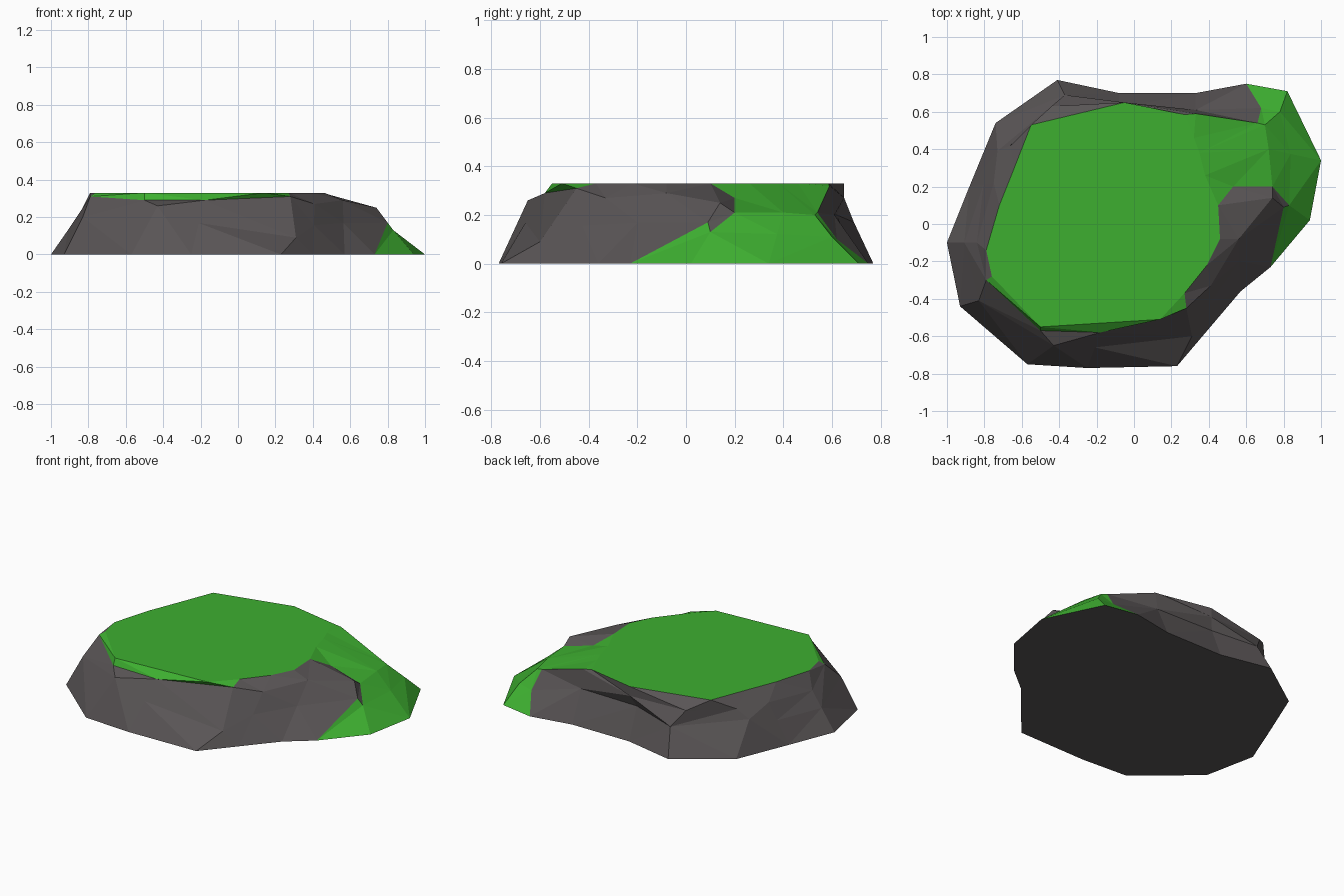
import bpy, bmesh
from mathutils import Vector

if "Cube" in bpy.data.objects:
    bpy.data.objects.remove(bpy.data.objects["Cube"])

# Footprint on the ground, clockwise from the left end
base = [(-1, -.1), (-.88, .2), (-.74, .54), (-.41, .77), (-.08, .70), (.33, .70),
        (.60, .75), (.82, .71), (1, .34), (.94, .02), (.73, -.23), (.57, -.36),
        (.40, -.56), (.23, -.76), (-.25, -.77), (-.57, -.75), (-.93, -.44)]
# Shoulder of the cliff / middle of the ramp
rim = [(-.84, -.1, .23), (-.75, .22, .25), (-.66, .42, .26), (-.44, .63, .27), (-.05, .65, .27),
       (.33, .59, .32), (.66, .54, .21), (.70, .53, .20), (.72, .40, .21), (.74, .20, .21),
       (.74, .14, .25), (.56, -.08, .29), (.41, -.33, .27), (.28, -.45, .31),
       (-.18, -.58, .29), (-.50, -.57, .29), (-.79, -.30, .31)]
# Edge of the plateau
top = [(-.79, -.14), (-.72, .1), (-.64, .3), (-.55, .53), (-.05, .65), (.27, .585),
       (.32, .46), (.35, .38), (.38, .26), (.53, .2), (.45, .1), (.46, -.08),
       (.39, -.22), (.27, -.37), (.14, -.51), (-.5, -.55), (-.76, -.28)]
N = len(base)
H = .33

base = [Vector((x, y, 0)) for x, y in base]
rim = [Vector(p) for p in rim]
top = [Vector((x, y, H)) for x, y in top]
top[9].z = .27                      # grass dips where it meets the rock spur
# Ledge between footprint and shoulder, with a few chipped corners
low = [b.lerp(r, .58) for b, r in zip(base, rim)]
for i, p in {2: (-.73, .39, .20), 3: (-.37, .69, .17), 4: (-.08, .62, .20), 5: (.33, .61, .20),
             6: (.68, .62, .10), 7: (.78, .60, .11), 9: (.83, .10, .13), 10: (.80, .09, .17),
             13: (.31, .60 * -1, .09), 15: (-.43, -.65, .26), 16: (-.83, -.41, .20)}.items():
    low[i] = Vector(p)
rings = [base, low, rim, top]

# Which side faces of each band are grass
grass_cells = {(b, i) for b in range(3) for i in (6, 7, 8)} | {(0, 9), (2, 5), (2, 13), (2, 14), (2, 15)}
cells = [(b, i) for b in range(3) for i in range(N)]


def quad(b, i):
    j = (i + 1) % N
    return [rings[b][i], rings[b + 1][i], rings[b + 1][j], rings[b][j]]


def build(name, polys, colour):
    bm = bmesh.new()
    for poly in polys:
        bm.faces.new([bm.verts.new(p) for p in poly])
    bmesh.ops.remove_doubles(bm, verts=bm.verts, dist=1e-4)
    bmesh.ops.triangulate(bm, faces=bm.faces)
    mesh = bpy.data.meshes.new(name)
    bm.to_mesh(mesh)
    bm.free()
    mat = bpy.data.materials.new(name + "_colour")
    mat.diffuse_color = colour
    mat.use_nodes = True
    mat.node_tree.nodes["Principled BSDF"].inputs["Base Color"].default_value = mat.diffuse_color
    mesh.materials.append(mat)
    obj = bpy.data.objects.new(name, mesh)
    bpy.context.collection.objects.link(obj)


# Rock cliff with flat underside
build("rock_cliff", [quad(*c) for c in cells if c not in grass_cells] + [base],
      (.10, .09, .092, 1))
# Grass plateau, ramp and overhanging tufts
build("grass_top", [quad(*c) for c in cells if c in grass_cells] + [top[::-1]],
      (.048, .43, .03, 1))
